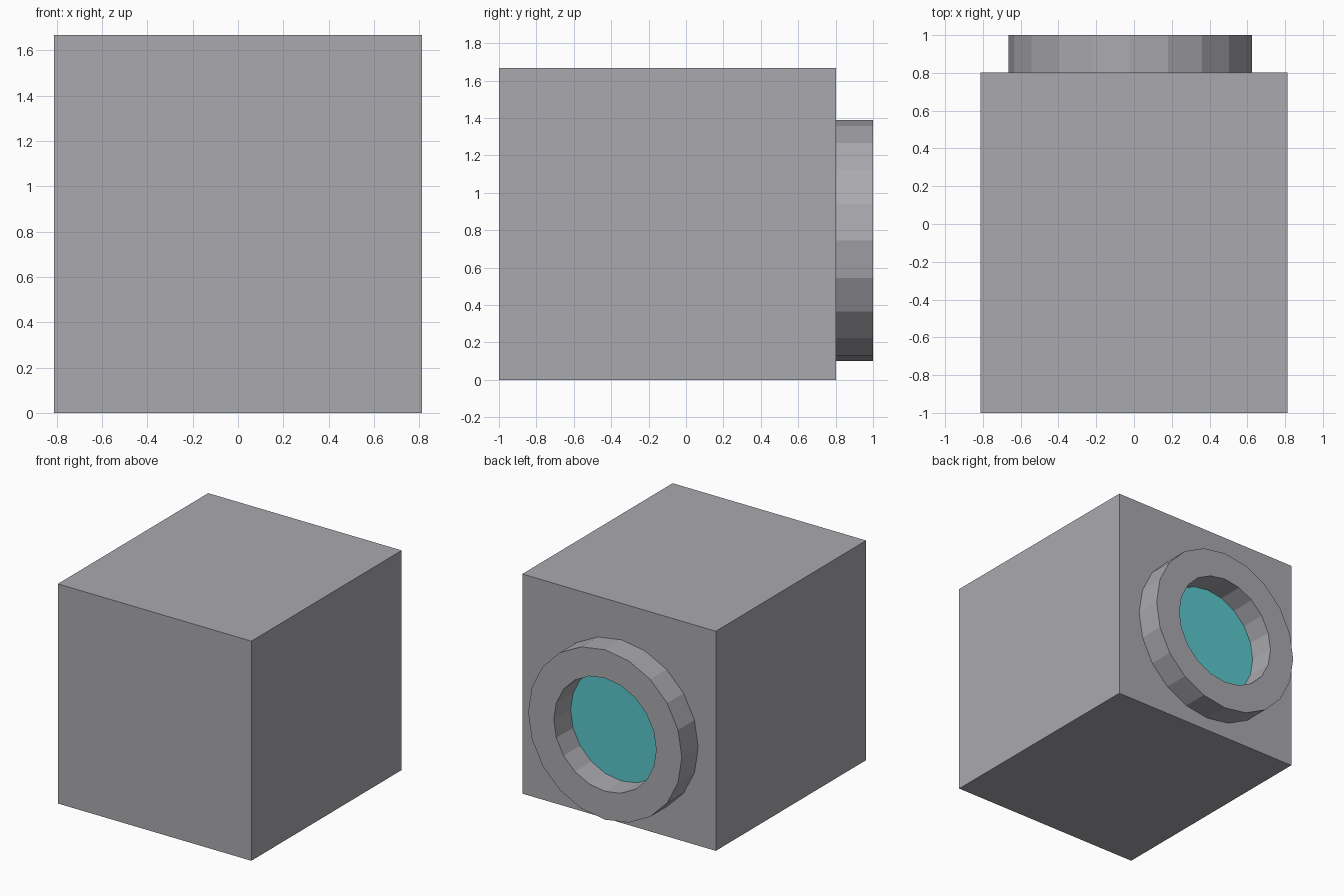
import bpy, bmesh, math

if "Cube" in bpy.data.objects:
    bpy.data.objects.remove(bpy.data.objects["Cube"])

SIDES = 20
CX, CZ = -0.02, 0.745          # ring centre on the back wall


def material(name, rgb):
    m = bpy.data.materials.new(name)
    m.diffuse_color = (*rgb, 1.0)
    m.use_nodes = True
    m.node_tree.nodes["Principled BSDF"].inputs["Base Color"].default_value = m.diffuse_color
    return m


grey = material("light_grey", (0.40, 0.40, 0.43))
teal = material("teal", (0.10, 0.58, 0.60))


def finish(name, bm, mat):
    bmesh.ops.recalc_face_normals(bm, faces=bm.faces)
    me = bpy.data.meshes.new(name)
    bm.to_mesh(me)
    bm.free()
    me.materials.append(mat)
    ob = bpy.data.objects.new(name, me)
    bpy.context.collection.objects.link(ob)
    return ob


def circle(bm, r, y):
    step = 2 * math.pi / SIDES
    return [bm.verts.new((CX + r * math.cos(i * step), y, CZ + r * math.sin(i * step)))
            for i in range(SIDES)]


# Box body
bm = bmesh.new()
bmesh.ops.create_cube(bm, size=1)
for v in bm.verts:
    v.co.x *= 1.625
    v.co.y = v.co.y * 1.803 - 0.0985
    v.co.z = (v.co.z + 0.5) * 1.667
finish("housing", bm, grey)

# Round rim standing out from the back wall
bm = bmesh.new()
loops = [circle(bm, r, y) for r, y in
         ((0.645, 0.80), (0.645, 1.0), (0.43, 1.0), (0.425, 0.80))]
for a, b in zip(loops, loops[1:]):
    for i in range(SIDES):
        j = (i + 1) % SIDES
        bm.faces.new((a[i], a[j], b[j], b[i]))
finish("port_rim", bm, grey)

# Coloured pane at the bottom of the rim
bm = bmesh.new()
bm.faces.new(reversed(circle(bm, 0.425, 0.806)))
pane = finish("port_pane", bm, teal)
if pane.data.polygons[0].normal.y < 0:
    pane.data.flip_normals()
